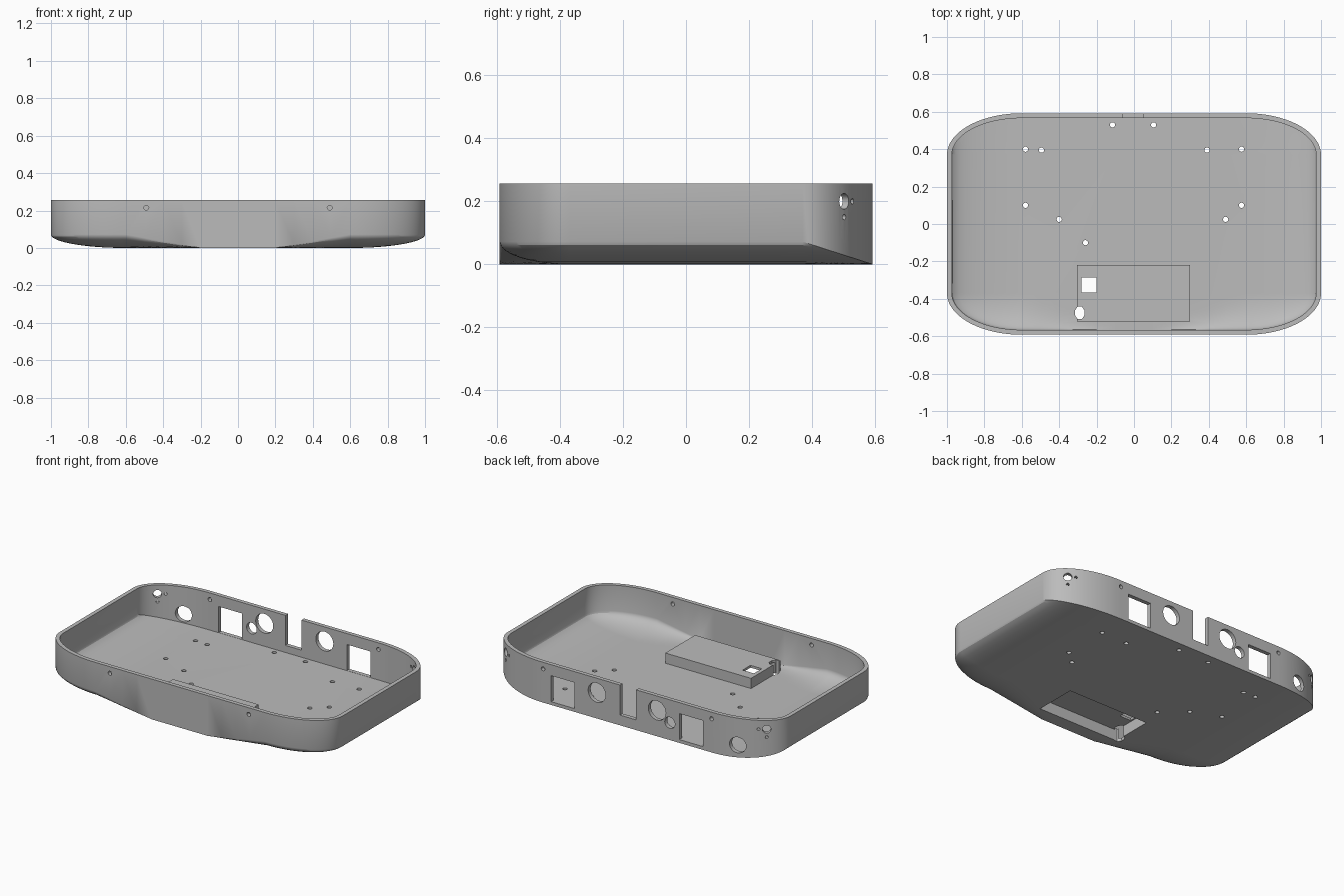
import bpy, bmesh, math
from mathutils import Matrix, Vector

if "Cube" in bpy.data.objects:
    bpy.data.objects.remove(bpy.data.objects["Cube"])

CX, CY = 0.6, 0.37          # centres of the corner arcs
RX, RY = 0.4, 0.222         # corner radii
RISE, TOP, WALL, FLOOR = 0.072, 0.257, 0.026, 0.02

grey = bpy.data.materials.new("plain grey")
grey.use_nodes = True
grey.diffuse_color = (0.5, 0.5, 0.5, 1)
grey.node_tree.nodes["Principled BSDF"].inputs["Base Color"].default_value = (0.5, 0.5, 0.5, 1)


def make_object(name, bm):
    bmesh.ops.recalc_face_normals(bm, faces=bm.faces)
    mesh = bpy.data.meshes.new(name)
    bm.to_mesh(mesh)
    bm.free()
    mesh.materials.append(grey)
    obj = bpy.data.objects.new(name, mesh)
    bpy.context.collection.objects.link(obj)
    return obj


def underside(x, y, rx, ry):
    """Height of the curved underside: rounded sides, rounded front corners, flat back."""
    ax = abs(x)
    u = max(0, (ax - CX) / rx)
    v = 0
    scale = 1
    if y < 0:
        # the front rounding fades out towards the middle
        scale = min(1, max(0, (ax - 0.2) / (CX - 0.2)))
        if scale > 0:
            v = max(0, (-y - (CY + ry * (1 - scale))) / (ry * scale))
    r = min(1, u * u + v * v)
    return RISE * scale * (1 - math.sqrt(1 - r)) if r > 0 else 0


def outline(rx, ry, arc=20, run=12):
    """Rounded rectangle as pairs of outer point and skeleton point."""
    pts = []
    for k, (sx, sy) in enumerate([(1, 1), (-1, 1), (-1, -1), (1, -1)]):
        for i in range(arc + 1):
            a = math.pi / 2 * (k + i / arc)
            pts.append((sx * CX + rx * math.cos(a), sy * CY + ry * math.sin(a), sx * CX, sy * CY))
        if k % 2 == 0:      # split the long front and back edges
            for i in range(1, run):
                x = sx * CX * (1 - 2 * i / run)
                pts.append((x, sy * (CY + ry), x, sy * CY))
    return pts


def tray_solid(name, inset, lift, top):
    rx, ry = RX - inset, RY - inset
    pts = outline(rx, ry)
    bm = bmesh.new()
    rings = [[bm.verts.new((p[0], p[1], top)) for p in pts]]
    steps = 10
    for j in range(steps + 1):
        r = math.cos(math.pi / 2 * j / steps)
        ring = []
        for px, py, qx, qy in pts:
            x, y = qx + (px - qx) * r, qy + (py - qy) * r
            ring.append(bm.verts.new((x, y, lift + underside(x, y, rx, ry))))
        rings.append(ring)
    n = len(pts)
    for a, b in zip(rings, rings[1:]):
        for i in range(n):
            bm.faces.new((a[i], a[(i + 1) % n], b[(i + 1) % n], b[i]))
    bm.faces.new(rings[0])
    bm.faces.new(rings[-1])
    bmesh.ops.remove_doubles(bm, verts=bm.verts, dist=1e-5)
    return make_object(name, bm)


def add_box(bm, x, y, z):
    size = Matrix.Diagonal((x[1] - x[0], y[1] - y[0], z[1] - z[0], 1))
    mid = Matrix.Translation([(s[0] + s[1]) / 2 for s in (x, y, z)])
    bmesh.ops.create_cube(bm, size=1, matrix=mid @ size)


def add_hole(bm, at, radius, axis=(0, 1, 0), depth=0.14, sides=24):
    turn = Vector(axis).to_track_quat('Z', 'Y').to_matrix().to_4x4()
    bmesh.ops.create_cone(bm, cap_ends=True, segments=sides, radius1=radius, radius2=radius,
                          depth=depth, matrix=Matrix.Translation(at) @ turn)


# Tray, its hollow and the raised pocket on the floor
tray = tray_solid("tray", 0, 0, TOP)
cavity = tray_solid("cavity_cutter", WALL, FLOOR, TOP + 0.1)
bm = bmesh.new()
add_box(bm, (-0.305, 0.3), (-0.52, -0.22), (0.006, 0.085))
pocket = make_object("pocket_block", bm)

bm = bmesh.new()
# Pocket hollow from below, with its square window and end slot
add_box(bm, (-0.29, 0.285), (-0.505, -0.235), (-0.05, 0.07))
pocket_cut = make_object("pocket_cutter", bm)
bm = bmesh.new()
add_box(bm, (-0.28, -0.2), (-0.365, -0.285), (0.04, 0.15))
slot = Matrix.Translation((-0.29, -0.475, 0.05)) @ Matrix.Diagonal((0.027, 0.037, 1, 1))
slot = slot @ Matrix.Rotation(math.pi / 8, 4, 'Z')
bmesh.ops.create_cone(bm, cap_ends=True, segments=8, radius1=1, radius2=1, depth=0.3, matrix=slot)

# Floor screw holes
for x, y in [(-0.58, 0.4), (-0.495, 0.395), (-0.58, 0.1), (-0.4, 0.025), (-0.26, -0.1),
             (-0.115, 0.53), (0.105, 0.53), (0.39, 0.395), (0.575, 0.4), (0.575, 0.1), (0.49, 0.025)]:
    add_hole(bm, (x, y, 0), 0.014, (0, 0, 1), 0.1, 16)

# Back wall openings: notch, square sockets, round sockets
BACK = CY + RY
add_box(bm, (-0.062, 0.052), (BACK - 0.06, BACK + 0.05), (0.065, 0.4))
for x in (-0.45, 0.455):
    add_box(bm, (x - 0.083, x + 0.083), (BACK - 0.06, BACK + 0.05), (0.021, 0.187))
for x, z, r in [(-0.21, 0.165, 0.062), (0.215, 0.165, 0.062), (-0.3, 0.11, 0.036), (-0.765, 0.085, 0.05)]:
    add_hole(bm, (x, BACK - 0.015, z), r)

for s in (-1, 1):
    # Lid screw holes
    add_hole(bm, (s * 0.49, -BACK, 0.215), 0.013, sides=16)
    add_hole(bm, (s * 0.595, BACK, 0.215), 0.013, sides=16)
    # Corner post holes
    normal = (s * 0.6, 0.8, 0)
    add_hole(bm, (s * 0.92, 0.5, 0.2), 0.025, normal, 0.12)
    add_hole(bm, (s * 0.92, 0.5, 0.15), 0.009, normal, 0.12, 12)
    add_hole(bm, (s * 0.88, 0.526, 0.2), 0.009, normal, 0.12, 12)
holes = make_object("hole_cutter", bm)

# Combine everything into one shell
helpers = [(cavity, 'DIFFERENCE'), (pocket, 'UNION'), (pocket_cut, 'DIFFERENCE'), (holes, 'DIFFERENCE')]
for helper, operation in helpers:
    mod = tray.modifiers.new(helper.name, 'BOOLEAN')
    mod.operation = operation
    mod.solver = 'EXACT'
    mod.object = helper
    helper.hide_render = True

bpy.context.view_layer.update()
graph = bpy.context.evaluated_depsgraph_get()
result = bpy.data.meshes.new_from_object(tray.evaluated_get(graph))
tray.modifiers.clear()
tray.data = result
for helper, _ in helpers:
    bpy.data.objects.remove(helper)

bpy.ops.object.select_all(action='DESELECT')
tray.select_set(True)
bpy.context.view_layer.objects.active = tray
bpy.ops.object.shade_smooth_by_angle(angle=math.radians(25))
